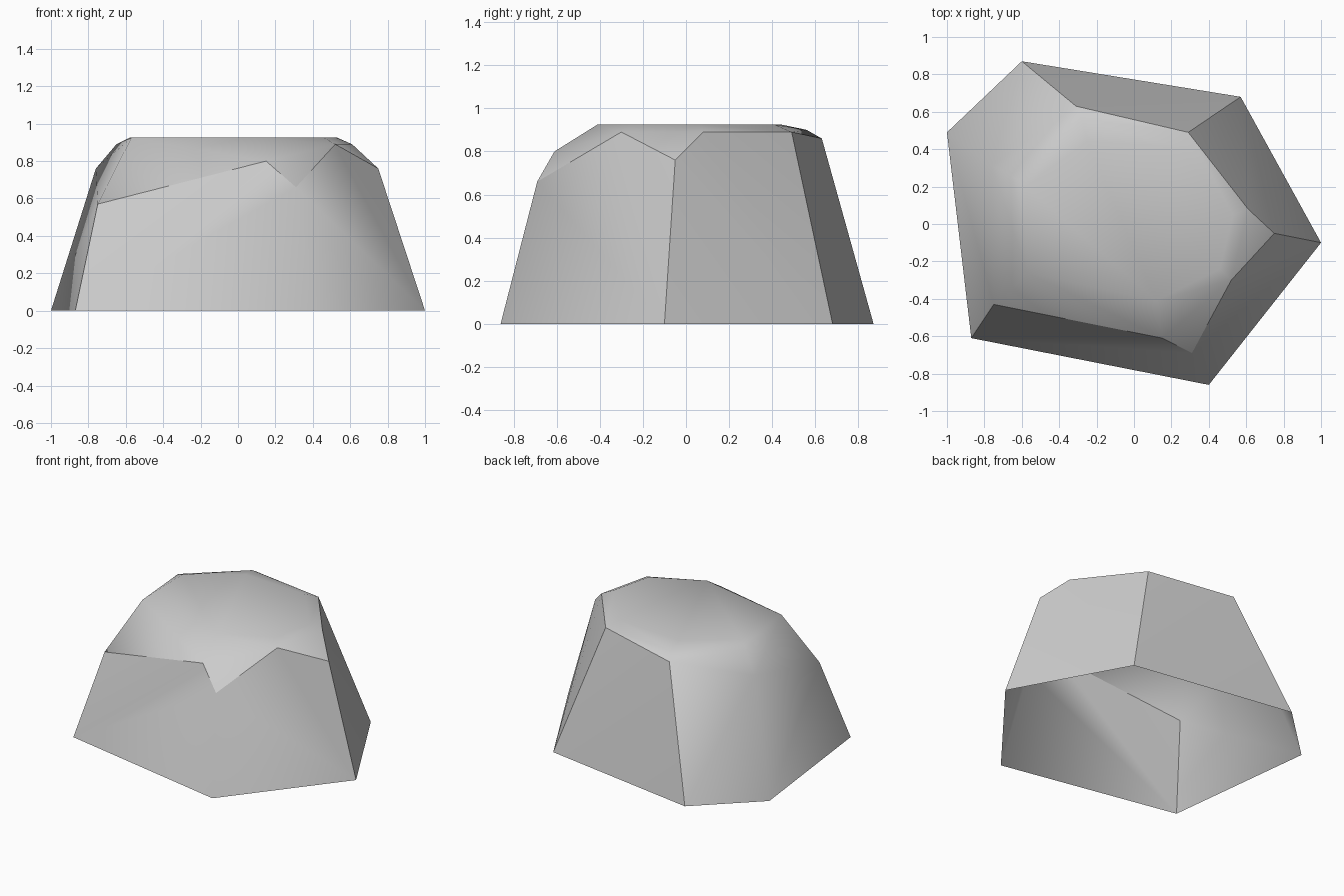
import bpy
import bmesh

old = bpy.data.objects.get("Cube")
if old:
    bpy.data.objects.remove(old, do_unlink=True)

# One stone colour
stone = bpy.data.materials.new("stone_grey")
stone.use_nodes = True
grey = (0.6, 0.6, 0.6, 1)
stone.diffuse_color = grey
stone.node_tree.nodes["Principled BSDF"].inputs["Base Color"].default_value = grey

# Six-sided footprint on the ground
base = {
    "west": (-1, .49), "north_west": (-.6, .87), "north_east": (.57, .68),
    "east": (1, -.1), "south_east": (.4, -.86), "south_west": (-.87, -.61),
}
# Broken rim where the walls meet the crown, in order around the stone
rim = {
    "south_west": (-.75, -.43, .57), "south": (.15, -.61, .8),
    "south_east": (.31, -.69, .66), "east_notch": (.52, -.3, .89),
    "east": (.75, -.05, .76), "east_high": (.61, .08, .89),
    "north_east": (.29, .49, .89), "north_west": (-.31, .63, .86),
    "west": (-.76, .31, .76),
}
# Rounded shoulders and nearly flat crown
crown = [
    (-.65, .255, .89), (-.28, .56, .9), (-.58, .2, .925), (-.57, -.26, .925),
    (.12, -.41, .925), (.46, -.24, .925), (.53, .05, .925),
    (.24, .41, .925), (-.25, .44, .925),
]

bm = bmesh.new()
foot = {n: bm.verts.new((x, y, 0)) for n, (x, y) in base.items()}
edge = {n: bm.verts.new(p) for n, p in rim.items()}
for p in crown:
    bm.verts.new(p)
bmesh.ops.convex_hull(bm, input=bm.verts[:])

# Open underside
under = [f for f in bm.faces if all(v.co.z < .01 for v in f.verts)]
bmesh.ops.delete(bm, geom=under, context='FACES')
loose = [v for v in bm.verts if v.is_valid and not v.link_faces]
foot = {n: v for n, v in foot.items() if v not in loose}
edge = {n: v for n, v in edge.items() if v not in loose}
bmesh.ops.delete(bm, geom=loose, context='VERTS')

# Smooth surface with crisp rim and four crisp wall corners
for f in bm.faces:
    f.smooth = True
names = list(rim)[:-1]
crisp = [(edge.get(a), edge.get(b)) for a, b in zip(names, names[1:])]
crisp += [(foot[n], edge.get(n)) for n in ("east", "north_east", "north_west", "south_west")]
for a, b in crisp:
    line = bm.edges.get((a, b)) if a and b else None
    if line:
        line.smooth = False

mesh = bpy.data.meshes.new("boulder")
bm.to_mesh(mesh)
bm.free()
mesh.materials.append(stone)
bpy.context.collection.objects.link(bpy.data.objects.new("boulder", mesh))
